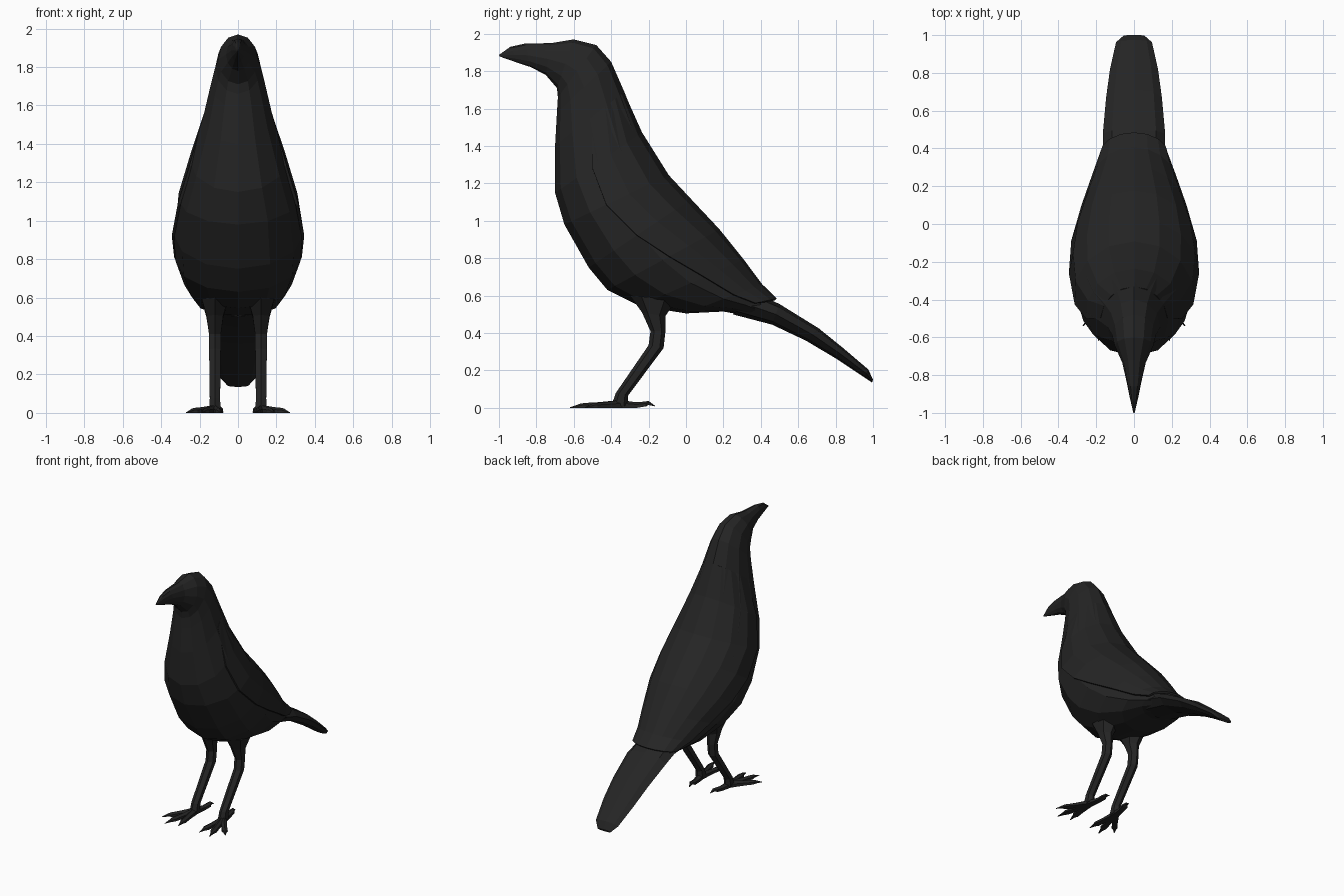
import bpy, bmesh, math
from mathutils import Vector

if "Cube" in bpy.data.objects:
    bpy.data.objects.remove(bpy.data.objects["Cube"])

black = bpy.data.materials.new("feather black")
black.diffuse_color = (0.018, 0.018, 0.018, 1)
black.use_nodes = True
black.node_tree.nodes["Principled BSDF"].inputs["Base Color"].default_value = black.diffuse_color


def make_object(name, rings, closed=True):
    """Skin a list of equally long point rings into a flat-shaded mesh."""
    bm = bmesh.new()
    rows = [[bm.verts.new(p) for p in ring] for ring in rings]
    n = len(rows[0])
    for a, b in zip(rows, rows[1:]):
        for k in range(n if closed else n - 1):
            j = (k + 1) % n
            bm.faces.new((a[k], a[j], b[j], b[k]))
    if closed:
        bm.faces.new(rows[0])
        bm.faces.new(rows[-1][::-1])
    bmesh.ops.recalc_face_normals(bm, faces=bm.faces)
    mesh = bpy.data.meshes.new(name)
    bm.to_mesh(mesh)
    bm.free()
    mesh.materials.append(black)
    obj = bpy.data.objects.new(name, mesh)
    bpy.context.collection.objects.link(obj)
    return obj


def oval(station, angles, x0=0.0, grow=1.0):
    """Oval section between a back point and a front point (y, z), half width w."""
    by, bz, fy, fz, w = station
    my, mz = (by + fy) / 2, (bz + fz) / 2
    return [Vector((x0 + w * grow * math.sin(a),
                    my + (by - my) * grow * math.cos(a),
                    mz + (bz - mz) * grow * math.cos(a))) for a in angles]


def full(n):
    return [2 * math.pi * k / n for k in range(n)]


# Beak, head, neck and trunk as one loft: back y, z, front y, z, half width
body = [
    (-1.00, 1.887, -0.995, 1.878, 0.004),
    (-0.94, 1.93, -0.90, 1.845, 0.022),
    (-0.86, 1.948, -0.83, 1.822, 0.037),
    (-0.72, 1.95, -0.75, 1.78, 0.062),
    (-0.60, 1.97, -0.69, 1.71, 0.102),
    (-0.48, 1.94, -0.685, 1.66, 0.118),
    (-0.40, 1.85, -0.69, 1.58, 0.14),
    (-0.33, 1.69, -0.70, 1.40, 0.18),
    (-0.24, 1.47, -0.70, 1.15, 0.25),
    (-0.10, 1.24, -0.65, 0.98, 0.31),
    (0.02, 1.11, -0.52, 0.75, 0.335),
    (0.17, 0.95, -0.42, 0.63, 0.325),
    (0.30, 0.79, -0.25, 0.545, 0.28),
    (0.40, 0.66, 0.00, 0.505, 0.225),
    (0.45, 0.58, 0.20, 0.515, 0.17),
    (0.47, 0.54, 0.34, 0.49, 0.14),
]
make_object("body", [oval(s, full(12)) for s in body])

# Folded wings and back: a thin shell over the rear of the trunk
wing_stations = body[7:14] + [(0.485, 0.585, 0.26, 0.535, 0.18)]
cover = [0.45, 0.57, 0.59, 0.52, 0.44, 0.37, 0.36, 0.50]
growth = [0.99, 1.02, 1.03, 1.03, 1.03, 1.03, 1.03, 1.0]
rows = []
for s, t, g in zip(wing_stations, cover, growth):
    limit = math.acos(1 - 2 * t)
    rows.append(oval(s, [limit * (k / 4 - 1) for k in range(9)], grow=g))
wings = make_object("folded_wings", rows, closed=False)
shell = wings.modifiers.new("thickness", 'SOLIDIFY')
shell.thickness = 0.015
shell.offset = -1

# Tail
tail = [
    (0.36, 0.62, 0.25, 0.50, 0.16),
    (0.50, 0.555, 0.46, 0.445, 0.165),
    (0.71, 0.425, 0.64, 0.36, 0.147),
    (0.84, 0.32, 0.80, 0.265, 0.127),
    (0.975, 0.205, 0.95, 0.165, 0.095),
    (1.00, 0.15, 0.995, 0.135, 0.055),
]
make_object("tail", [oval(s, full(8)) for s in tail])

# Legs
leg = [
    (-0.05, 0.58, -0.30, 0.60, 0.08),
    (-0.11, 0.49, -0.235, 0.51, 0.05),
    (-0.11, 0.41, -0.19, 0.41, 0.036),
    (-0.12, 0.32, -0.20, 0.335, 0.035),
    (-0.31, 0.065, -0.375, 0.08, 0.031),
    (-0.31, 0.01, -0.40, 0.01, 0.034),
]


def toe(name, start, tip, lift):
    """Flat-bottomed tapering toe ending in a claw."""
    start, tip = Vector(start), Vector(tip)
    side = Vector((-(tip - start).y, (tip - start).x)).normalized()
    rings = []
    for t, w, h, up in ((0, .026, .042, 0), (.45, .02, .03, 0), (.72, .022, .026, lift / 2),
                        (.8, .011, .022, lift), (1, .002, .003, lift / 2)):
        c = start.lerp(tip, t)
        rings.append([Vector((*(c + side * w * u), up + h * v))
                      for u, v in ((-1, 0), (1, 0), (.9, .6), (0, 1), (-.9, .6))])
    make_object(name, rings)


for label, sx in (("left", 1), ("right", -1)):
    make_object(label + "_leg", [oval(s, full(6), x0=0.12 * sx) for s in leg])
    root = (0.12 * sx, -0.35)
    toe(label + "_outer_toe", root, (0.27 * sx, -0.54), 0)
    toe(label + "_middle_toe", root, (0.19 * sx, -0.62), 0)
    toe(label + "_inner_toe", root, (0.09 * sx, -0.60), 0)
    toe(label + "_hind_toe", root, (0.09 * sx, -0.165), 0.016)
